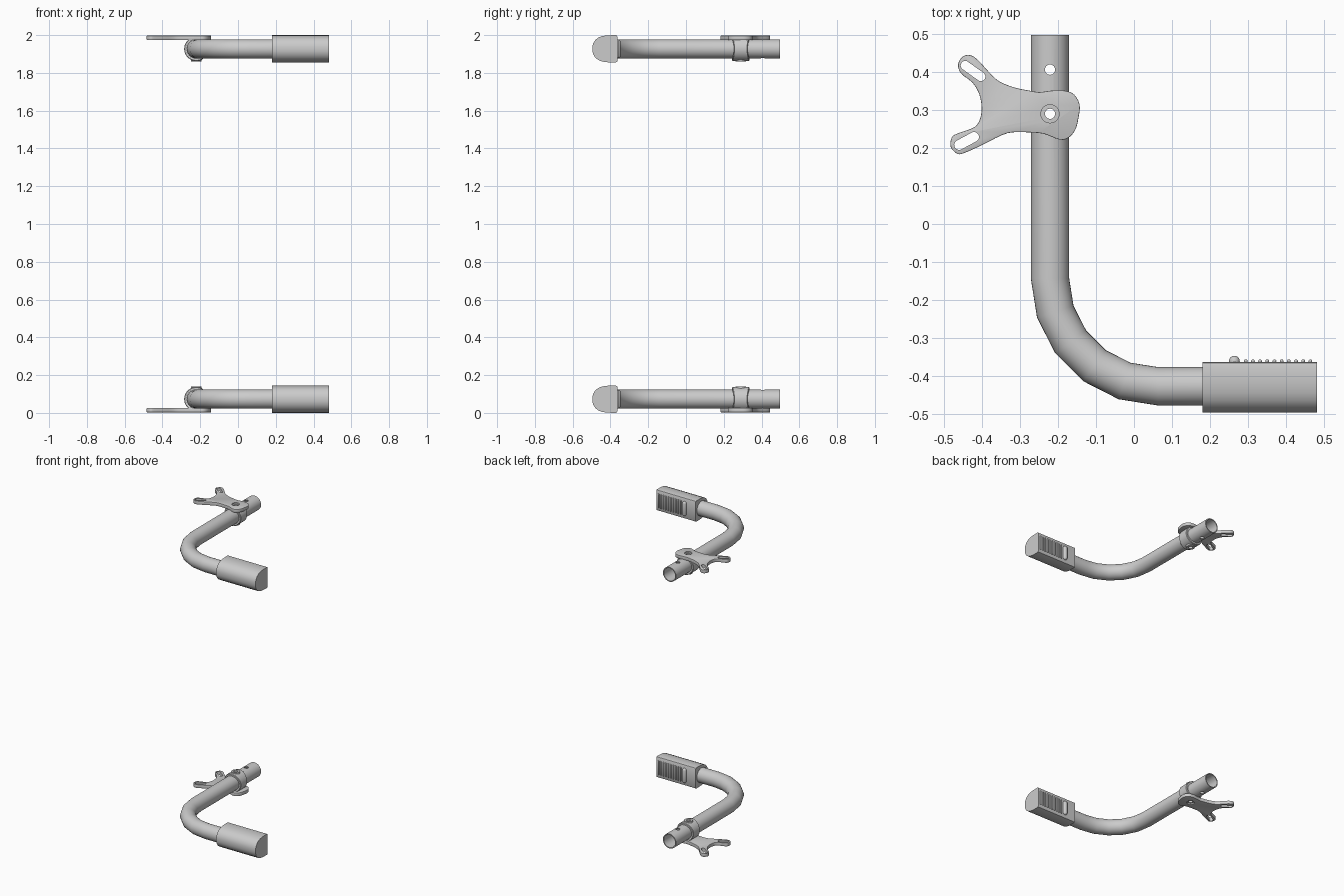
import bpy, bmesh
from math import sin, cos, pi, radians
from mathutils import Vector, Matrix

if "Cube" in bpy.data.objects:
    bpy.data.objects.remove(bpy.data.objects["Cube"])

ZC = 0.073            # height of the lower arm's axis; upper arm is its mirror about z = 1
TX, BOLT_Y = -0.221, 0.29


def make(name, bm):
    """Object with its origin on the z = 1 mirror plane."""
    bmesh.ops.recalc_face_normals(bm, faces=bm.faces[:])
    bmesh.ops.translate(bm, verts=bm.verts[:], vec=(0, 0, -1))
    me = bpy.data.meshes.new(name)
    bm.to_mesh(me)
    bm.free()
    ob = bpy.data.objects.new(name, me)
    ob.location.z = 1
    bpy.context.collection.objects.link(ob)
    return ob


def prism(bm, pts):
    """Closed solid from two matching loops of points."""
    a, b = [[bm.verts.new(p) for p in loop] for loop in pts]
    bm.faces.new(a)
    bm.faces.new(b)
    for i in range(len(a)):
        j = (i + 1) % len(a)
        bm.faces.new((a[i], a[j], b[j], b[i]))


def loft(bm, rings, closed=False):
    """Skin rings of points; closed joins last ring to the first."""
    vs = [[bm.verts.new(p) for p in r] for r in rings]
    n = len(vs[0])
    for k in range(len(vs) if closed else len(vs) - 1):
        a, b = vs[k], vs[(k + 1) % len(vs)]
        for i in range(n):
            j = (i + 1) % n
            bm.faces.new((a[i], a[j], b[j], b[i]))


def slot_cutter(p, q, r, z0, z1):
    """Vertical stadium (or cylinder when p == q) used for cutting."""
    p, q = Vector(p), Vector(q)
    d = q - p
    ang = math_angle(d)
    pts = []
    for c, start in ((q, ang - pi / 2), (p, ang + pi / 2)):
        for i in range(13 if d.length else 12):
            t = start + pi * i / 12
            pts.append((c.x + r * cos(t), c.y + r * sin(t)))
    bm = bmesh.new()
    prism(bm, [[(x, y, z) for x, y in pts] for z in (z0, z1)])
    return make("hole_cutter", bm)


def math_angle(d):
    return Vector((1, 0)).angle_signed(d) * -1 if d.length else 0.0


def finish(ob, cutters=(), bevel=0, angle=35):
    """Bake bevel and holes, shade, then mirror to the second arm."""
    if bevel:
        m = ob.modifiers.new("edge", 'BEVEL')
        m.width, m.segments, m.angle_limit = bevel, 2, radians(50)
    for c in cutters:
        m = ob.modifiers.new("hole", 'BOOLEAN')
        m.operation, m.solver, m.object = 'DIFFERENCE', 'EXACT', c
    dg = bpy.context.evaluated_depsgraph_get()
    me = bpy.data.meshes.new_from_object(ob.evaluated_get(dg))
    ob.modifiers.clear()
    ob.data = me
    bpy.ops.object.select_all(action='DESELECT')
    ob.select_set(True)
    bpy.context.view_layer.objects.active = ob
    bpy.ops.object.shade_smooth_by_angle(angle=radians(angle))
    m = ob.modifiers.new("second_arm", 'MIRROR')
    m.use_axis = (False, False, True)
    m.use_mirror_merge = False


# hole cutters
bolt = slot_cutter((TX, BOLT_Y), (TX, BOLT_Y), 0.0135, -0.05, 0.3)
pin = slot_cutter((TX, 0.406), (TX, 0.406), 0.0135, -0.05, 0.3)
sink = slot_cutter((TX, BOLT_Y), (TX, BOLT_Y), 0.024, -0.05, 0.012)
slot_a = slot_cutter((-0.444, 0.417), (-0.403, 0.388), 0.012, -0.05, 0.1)
slot_b = slot_cutter((-0.460, 0.208), (-0.421, 0.229), 0.013, -0.05, 0.1)
cutters = [bolt, pin, sink, slot_a, slot_b]

# bent hollow tube: straight, five-segment bend, straight
R, BX, BY = 0.284, 0.063, -0.143
path = [(TX, 0.497, 0)]
path += [(BX - R * cos(radians(a)), BY - R * sin(radians(a)), a) for a in range(0, 91, 18)]
path += [(0.22, BY - R, 90)]


def tube_ring(x, y, a, r, n=32):
    side = Vector((cos(radians(a)), sin(radians(a)), 0))
    return [Vector((x, y, ZC)) + side * r * cos(2 * pi * i / n)
            + Vector((0, 0, r * sin(2 * pi * i / n))) for i in range(n)]


bm = bmesh.new()
loft(bm, [tube_ring(*p, 0.0505) for p in path] + [tube_ring(*p, 0.044) for p in path[::-1]], True)
finish(make("bent_tube", bm), [bolt, pin])

# clamp collar, waisted at its sides
def collar_ring(r, s, n=40):
    out = []
    for i in range(n):
        t = 2 * pi * i / n
        w = 0.036 + 0.010 * sin(t) ** 2
        out.append((TX + r * cos(t), BOLT_Y + s * w, ZC + r * sin(t)))
    return out


bm = bmesh.new()
loft(bm, [collar_ring(0.051, -1), collar_ring(0.061, -1), collar_ring(0.064, -0.92),
          collar_ring(0.064, 0.92), collar_ring(0.061, 1), collar_ring(0.051, 1)], True)
finish(make("clamp_collar", bm), [bolt, sink])

# bolt boss on the inner side of the collar
bm = bmesh.new()
bmesh.ops.create_cone(bm, cap_ends=True, segments=32, radius1=0.031, radius2=0.027, depth=0.02,
                      matrix=Matrix.Translation((TX, BOLT_Y, 0.131)))
finish(make("bolt_boss", bm), [bolt])

# forked bracket plate
outline = [(-.183, .351), (-.158, .341), (-.143, .314), (-.146, .28), (-.154, .249), (-.172, .227),
           (-.196, .222), (-.236, .237), (-.275, .241), (-.322, .241), (-.354, .231),
           (-.393, .211), (-.446, .187), (-.465, .185), (-.482, .202), (-.480, .227),
           (-.465, .238), (-.433, .249), (-.414, .260), (-.404, .280), (-.401, .307),
           (-.407, .341), (-.425, .372), (-.455, .396), (-.463, .420), (-.450, .441),
           (-.430, .444), (-.409, .430), (-.380, .398), (-.354, .375), (-.314, .359),
           (-.275, .351), (-.249, .347), (-.217, .351)]
P = [Vector(p) for p in outline]
smooth = []
for i in range(len(P)):
    a, b, c, d = (P[(i + k) % len(P)] for k in (-1, 0, 1, 2))
    for t in (0, 1 / 3, 2 / 3):
        smooth.append(0.5 * (2 * b + (c - a) * t + (2 * a - 5 * b + 4 * c - d) * t ** 2
                             + (3 * b - a - 3 * c + d) * t ** 3))
bm = bmesh.new()
prism(bm, [[(p.x, p.y, z) for p in smooth] for z in (0.003, 0.026)])
finish(make("bracket_plate", bm), [bolt, sink, slot_a, slot_b], bevel=0.002)

# D-shaped hand grip
half = [(-.363, .064), (-.366, .070), (-.373, .0725), (-.42, .071), (-.445, .067),
        (-.465, .059), (-.480, .047), (-.491, .030), (-.496, .012)]
prof = half + [(y, -z) for y, z in half[::-1]]
bm = bmesh.new()
prism(bm, [[(x, y, 0.0725 + z) for y, z in prof] for x in (0.18, 0.482)])
finish(make("hand_grip", bm))


# finger ribs and end stop on the grip's inner face
def capsule(bm, x, y, r, h):
    vs = bmesh.ops.create_uvsphere(bm, u_segments=16, v_segments=9, radius=r)["verts"]
    for v in vs:
        v.co += Vector((x, y, 0.0725 + (h if v.co.z > 0 else -h)))


bm = bmesh.new()
for i in range(10):
    capsule(bm, 0.294 + 0.0189 * i, -0.361, 0.005, 0.045)
finish(make("grip_ribs", bm))
bm = bmesh.new()
capsule(bm, 0.264, -0.361, 0.0145, 0.036)
finish(make("grip_stop", bm))

for c in cutters:
    bpy.data.objects.remove(c)
